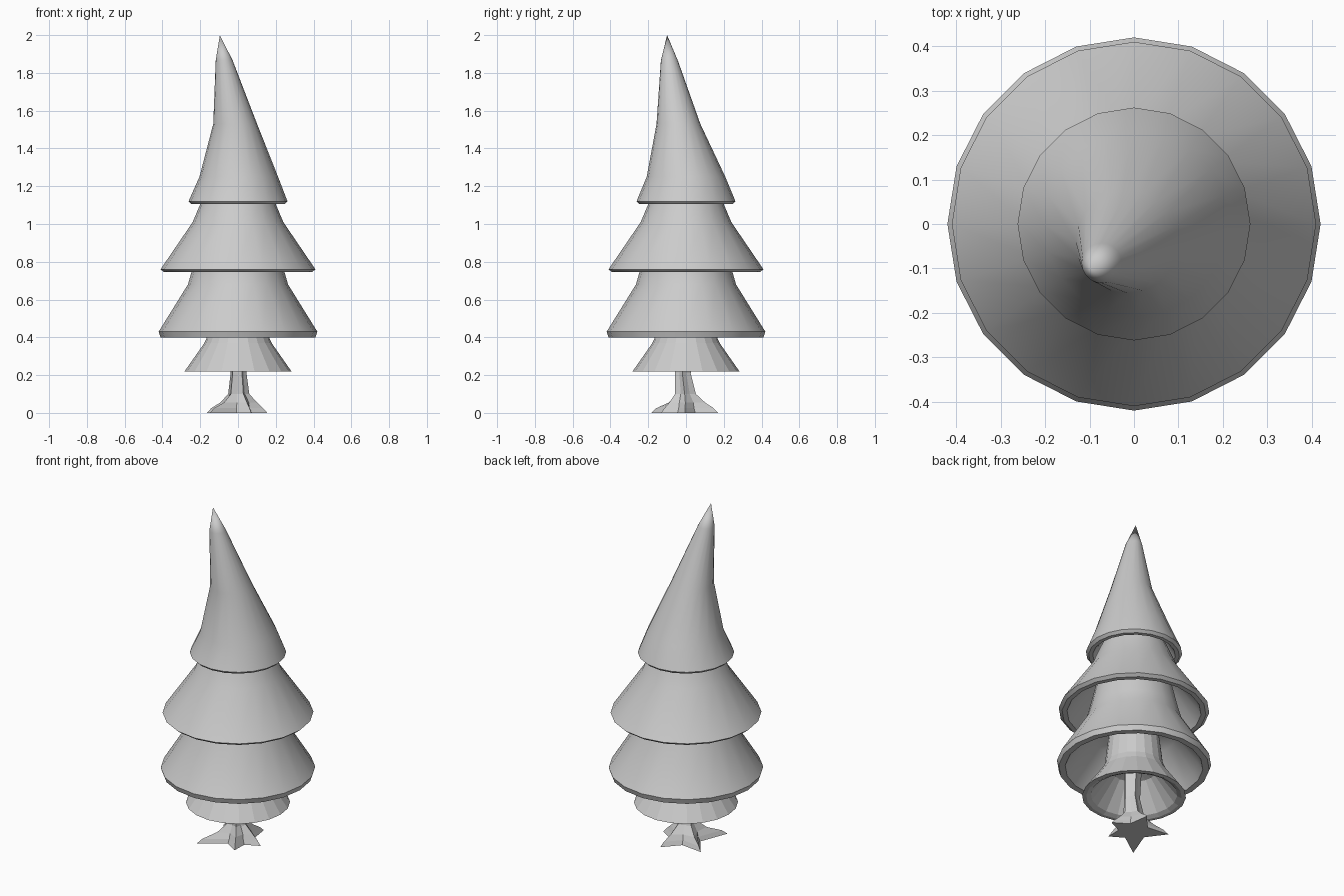
import bpy, bmesh, math
from math import cos, sin, radians

if "Cube" in bpy.data.objects:
    bpy.data.objects.remove(bpy.data.objects["Cube"])


def finish(name, bm, smooth):
    bmesh.ops.recalc_face_normals(bm, faces=bm.faces)
    me = bpy.data.meshes.new(name)
    bm.to_mesh(me)
    bm.free()
    ob = bpy.data.objects.new(name, me)
    bpy.context.collection.objects.link(ob)
    if smooth:
        bpy.ops.object.select_all(action='DESELECT')
        ob.select_set(True)
        bpy.context.view_layer.objects.active = ob
        bpy.ops.object.shade_smooth_by_angle(angle=radians(30))
    return ob


def bridge(bm, a, b):
    n = len(a)
    for i in range(n):
        bm.faces.new((a[i], a[(i + 1) % n], b[(i + 1) % n], b[i]))


def tier(name, rings, tip=None, smooth=True, sides=20):
    """Rings are (radius, z, x offset, y offset), from the cavity roof out and up."""
    bm = bmesh.new()
    loops = []
    for r, z, dx, dy in rings:
        loops.append([bm.verts.new((dx + r * cos(math.tau * i / sides),
                                    dy + r * sin(math.tau * i / sides), z))
                      for i in range(sides)])
    for a, b in zip(loops, loops[1:]):
        bridge(bm, a, b)
    bm.faces.new(loops[0])
    if tip:
        t = bm.verts.new(tip)
        top = loops[-1]
        for i in range(sides):
            bm.faces.new((top[i], top[(i + 1) % sides], t))
    else:
        bm.faces.new(loops[-1])
    return finish(name, bm, smooth)


def straight(*pts):
    return [(r, z, 0, 0) for r, z in pts]


# Bent top cone, leaning towards -x and -y
tier("top_branches",
     straight((.15, 1.24), (.20, 1.14), (.225, 1.105), (.247, 1.105), (.262, 1.12))
     + [(.208, 1.25, .004, 0), (.116, 1.53, -.015, -.04), (.045, 1.865, -.073, -.088)],
     tip=(-.096, -.10, 2.0))

# Skirts of branches, hollow underneath
tier("upper_branches", straight(
    (.20, .96), (.24, .92), (.345, .78), (.365, .745), (.392, .745), (.41, .76),
    (.24, 1.01), (.20, 1.105), (.15, 1.22)))
tier("middle_branches", straight(
    (.14, .64), (.23, .60), (.35, .44), (.375, .40), (.41, .40), (.42, .43),
    (.265, .68), (.245, .75), (.20, .94)))
tier("lower_branches", straight(
    (.06, .40), (.12, .38), (.235, .23), (.26, .218), (.283, .22),
    (.178, .37), (.16, .41), (.135, .62)), smooth=False)

# Trunk with five spreading roots
roots = [(-2, .155), (73, .178), (150, .19), (231, .235), (298, .15)]
angles = []
for i, (a, l) in enumerate(roots):
    nxt = roots[(i + 1) % 5][0] + (360 if i == 4 else 0)
    angles += [(a, l, True), ((a + nxt) / 2, .085, False)]
bm = bmesh.new()
loops = []
# level: height, share of root spread, ridge radius, valley radius, y offset
for z, s, ridge, valley, dy in [(0, 1, 0, 0, 0), (.025, .86, 0, 0, 0), (.055, .2, .07, .05, 0),
                                (.10, 0, .06, .043, -.005), (.21, 0, .045, .033, -.018),
                                (.42, 0, .05, .04, -.01)]:
    loop = []
    for a, l, is_ridge in angles:
        r = s * l + (ridge if is_ridge else valley)
        loop.append(bm.verts.new((r * cos(radians(a)), dy + r * sin(radians(a)), z)))
    loops.append(loop)
for a, b in zip(loops, loops[1:]):
    bridge(bm, a, b)
bm.faces.new(loops[0])
bm.faces.new(loops[-1])
finish("trunk", bm, False)
